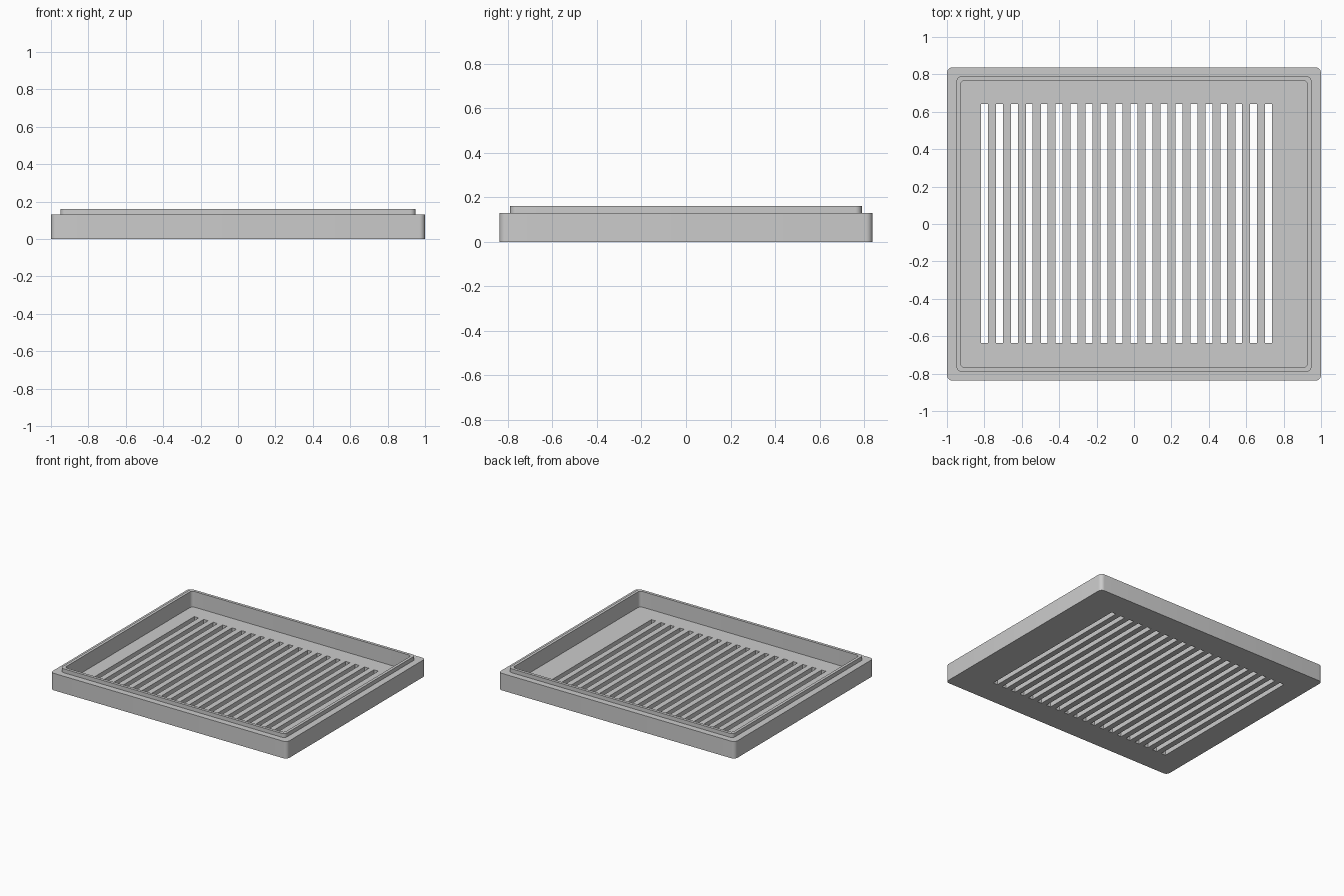
import bpy
import bmesh
import math

if "Cube" in bpy.data.objects:
    bpy.data.objects.remove(bpy.data.objects["Cube"], do_unlink=True)

grey = bpy.data.materials.new("plain grey")
grey.use_nodes = True
colour = (0.6, 0.6, 0.6, 1)
grey.diffuse_color = colour
grey.node_tree.nodes["Principled BSDF"].inputs["Base Color"].default_value = colour


def rounded_loop(bm, half_x, half_y, radius, z, steps=6):
    """Ring of vertices around a rectangle with rounded corners."""
    ring = []
    for corner, (sx, sy) in enumerate(((1, 1), (-1, 1), (-1, -1), (1, -1))):
        for i in range(steps + 1):
            a = math.pi / 2 * (corner + i / steps)
            ring.append(bm.verts.new((sx * (half_x - radius) + radius * math.cos(a),
                                      sy * (half_y - radius) + radius * math.sin(a), z)))
    return ring


def make_object(name, bm):
    bmesh.ops.recalc_face_normals(bm, faces=bm.faces)
    mesh = bpy.data.meshes.new(name)
    bm.to_mesh(mesh)
    bm.free()
    mesh.materials.append(grey)
    obj = bpy.data.objects.new(name, mesh)
    bpy.context.collection.objects.link(obj)
    return obj


# Tray shell: outer wall, step, raised lip, inner wall and floor
FLOOR = 0.04
sections = [
    (1.0, 0.8375, 0.03, 0),
    (1.0, 0.8375, 0.03, 0.13),
    (0.95, 0.79, 0.03, 0.13),
    (0.95, 0.79, 0.03, 0.16),
    (0.928, 0.768, 0.025, 0.16),
    (0.928, 0.768, 0.025, FLOOR),
]
bm = bmesh.new()
rings = [rounded_loop(bm, *s) for s in sections]
for low, high in zip(rings, rings[1:]):
    for i in range(len(low)):
        j = (i + 1) % len(low)
        bm.faces.new((low[i], low[j], high[j], high[i]))
bm.faces.new(rings[0])
bm.faces.new(rings[-1])
tray = make_object("slotted_tray", bm)

# Row of slot cutters
SLOTS, PITCH, WIDTH, LENGTH = 20, 0.08, 0.037, 1.277
bm = bmesh.new()
for i in range(SLOTS):
    box = bmesh.ops.create_cube(bm, size=1)["verts"]
    bmesh.ops.scale(bm, vec=(WIDTH, LENGTH, 0.2), verts=box)
    bmesh.ops.translate(bm, vec=(-0.8 + i * PITCH, 0.002, 0), verts=box)
cutter = make_object("slot_cutter", bm)

# Cut the slots through the floor
cut = tray.modifiers.new("slots", "BOOLEAN")
cut.operation = "DIFFERENCE"
cut.solver = "EXACT"
cut.object = cutter
bpy.context.view_layer.objects.active = tray
tray.select_set(True)
bpy.ops.object.modifier_apply(modifier=cut.name)
bpy.data.objects.remove(cutter, do_unlink=True)

# Smooth corners, crisp edges
bpy.ops.object.shade_smooth_by_angle(angle=math.radians(30))
